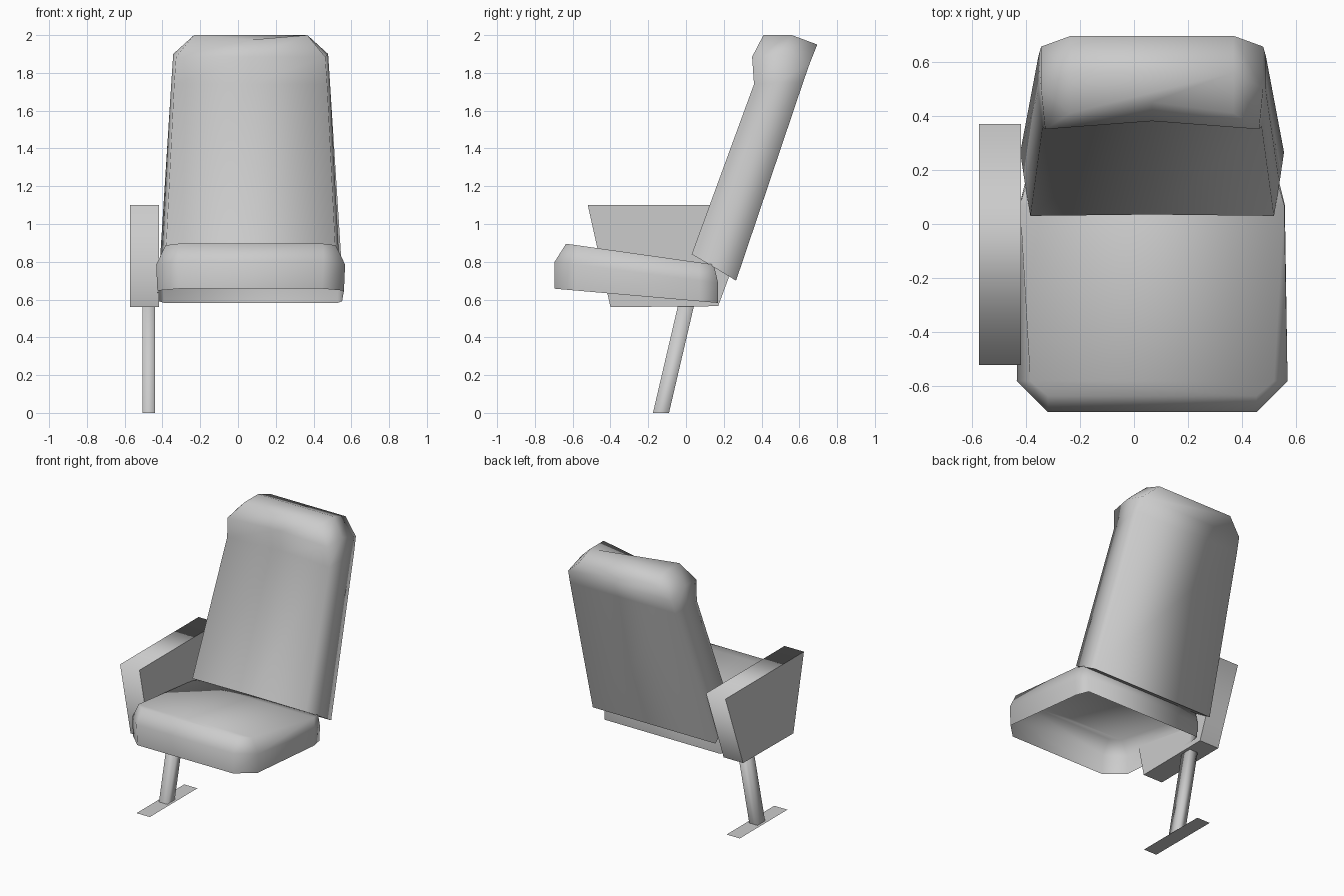
import bpy
import bmesh

cube = bpy.data.objects.get("Cube")
if cube:
    bpy.data.objects.remove(cube)

GREY = (0.6, 0.6, 0.6, 1)
grey = bpy.data.materials.new("seat grey")
grey.use_nodes = True
grey.diffuse_color = GREY
grey.node_tree.nodes["Principled BSDF"].inputs["Base Color"].default_value = GREY


def finish(name, bm, sharp_faces=()):
    """Smooth the shell, keep the borders of sharp_faces crisp."""
    for face in bm.faces:
        face.smooth = True
    for face in sharp_faces:
        for edge in face.edges:
            if any(f not in sharp_faces for f in edge.link_faces):
                edge.smooth = False
    bmesh.ops.recalc_face_normals(bm, faces=bm.faces)
    mesh = bpy.data.meshes.new(name)
    bm.to_mesh(mesh)
    bm.free()
    mesh.materials.append(grey)
    obj = bpy.data.objects.new(name, mesh)
    bpy.context.collection.objects.link(obj)
    return obj


def loft(name, sections, cx, open_base=False):
    """Skin mirrored half sections of (half width, y, z), front to back.
    A first point of zero width is a shared middle point of the front."""
    bm = bmesh.new()
    middle = sections[0][0][0] == 0
    rings = []
    for half in sections:
        right = [bm.verts.new((cx + h, y, z)) for h, y, z in half]
        left = [bm.verts.new((cx - h, y, z)) for h, y, z in half if h > 0]
        rings.append((right, left[::-1]))
    for low, high in zip(rings, rings[1:]):
        a, b = low[0] + low[1], high[0] + high[1]
        for i in range(len(a)):
            j = (i + 1) % len(a)
            bm.faces.new((a[i], a[j], b[j], b[i]))
    caps = []
    for right, left in (rings[-1:] if open_base else (rings[-1], rings[0])):
        r, l = right[middle:], left[::-1]
        strips = [[r[i], r[i + 1], l[i + 1], l[i]] for i in range(len(r) - 1)]
        if middle:
            strips[0].append(right[0])
        caps.append([bm.faces.new(strip) for strip in strips])
    return finish(name, bm, () if open_base else caps[1])


def prism(name, profile, x0, x1):
    """Extrude a (y, z) profile along x; the last profile edge is crisp."""
    bm = bmesh.new()
    a, b = ([bm.verts.new((x, y, z)) for y, z in profile] for x in (x0, x1))
    sides = [bm.faces.new((a[i - 1], a[i], b[i], b[i - 1])) for i in range(len(profile))]
    ends = [bm.faces.new(a), bm.faces.new(b)]
    for edge in sides[0].edges:
        edge.smooth = False
    return finish(name, bm, ends)


# Seat cushion: tilted hollow shell with cut front corners and a chamfered top
outline = [(0.385, -0.695), (0.5, -0.58), (0.49, 0.07), (0.465, 0.17)]
crown = [(0.385, -0.635), (0.45, -0.58), (0.488, 0.07), (0.465, 0.147)]
loft("seat_cushion", [
    [(h - 0.006, y, 0.597 - 0.087 * y) for h, y in outline],
    [(h, y, 0.71 - 0.13 * y) for h, y in outline],
    [(h, y, 0.806 - 0.141 * y) for h, y in crown],
], 0.067, open_base=True)

# Backrest: leaning, tapered, with a hollow front and a headrest bulge
loft("backrest", [
    [(0, 0.035, 0.84), (0.45, 0.03, 0.84), (0.47, 0.15, 0.77), (0.487, 0.265, 0.7)],
    [(0, 0.39, 1.74), (0.405, 0.36, 1.74), (0.42, 0.49, 1.75), (0.42, 0.62, 1.75)],
    [(0, 0.38, 1.885), (0.395, 0.35, 1.885), (0.41, 0.5, 1.9), (0.41, 0.655, 1.85)],
    [(0, 0.45, 1.975), (0.3, 0.41, 2.0), (0.3, 0.56, 2.0), (0.3, 0.695, 1.95)],
], 0.067)

# Armrest panel
prism("armrest", [(-0.4, 0.56), (-0.52, 1.1), (0.37, 1.1), (0.17, 0.565)], -0.572, -0.418)

# Slanted leg
loft("leg", [
    [(0.033, -0.175, 0), (0.033, -0.09, 0)],
    [(0.033, -0.035, 0.6), (0.033, 0.05, 0.6)],
], -0.472)

# Flat foot plate: a single sheet on the floor
plate = bmesh.new()
plate.faces.new([plate.verts.new((x, y, 0)) for x, y in
                 ((-0.525, -0.4), (-0.42, -0.4), (-0.42, 0.14), (-0.525, 0.14))])
finish("foot_plate", plate)
